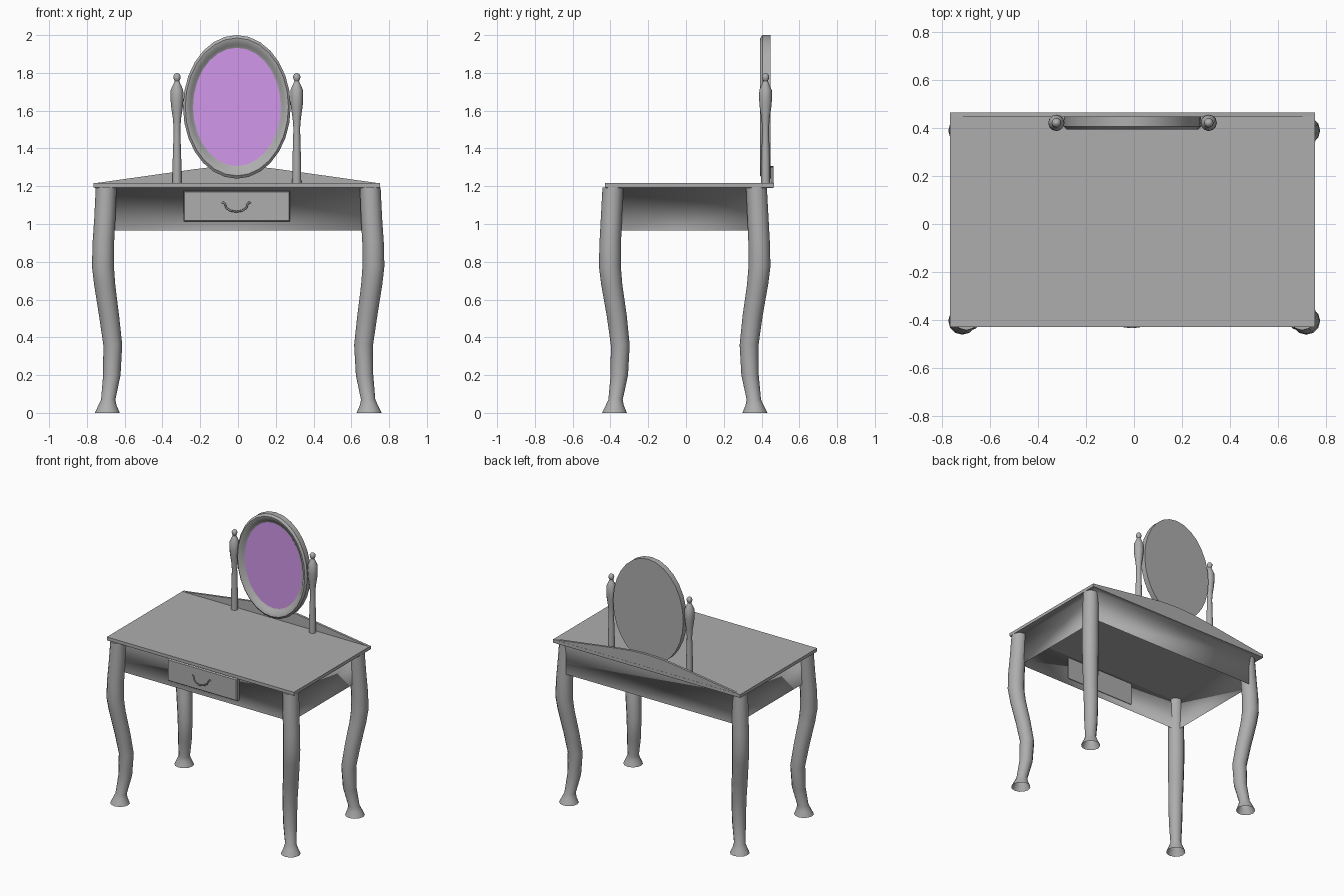
import bpy, bmesh
from math import sin, cos, pi

if "Cube" in bpy.data.objects:
    bpy.data.objects.remove(bpy.data.objects["Cube"])

CX, CY = -0.006, -0.007   # small offsets of the table from the origin


def material(name, rgb):
    m = bpy.data.materials.new(name)
    m.diffuse_color = (*rgb, 1)
    m.use_nodes = True
    m.node_tree.nodes["Principled BSDF"].inputs["Base Color"].default_value = m.diffuse_color
    return m


GREY = material("dark_grey", (0.42, 0.42, 0.42))
PURPLE = material("glass_purple", (0.64, 0.31, 0.83))


def finish(name, bm, smooth=None, mat=GREY, recalc=True):
    if recalc:
        bmesh.ops.recalc_face_normals(bm, faces=bm.faces[:])
    me = bpy.data.meshes.new(name)
    bm.to_mesh(me)
    bm.free()
    me.materials.append(mat)
    ob = bpy.data.objects.new(name, me)
    bpy.context.collection.objects.link(ob)
    if smooth:
        bpy.ops.object.select_all(action='DESELECT')
        bpy.context.view_layer.objects.active = ob
        ob.select_set(True)
        bpy.ops.object.shade_smooth_by_angle(angle=smooth)
    return ob


def loft(name, rings, cap_start=True, cap_end=True, smooth=0.7, recalc=True):
    """Skin a list of closed rings of points."""
    bm = bmesh.new()
    vr = [[bm.verts.new(p) for p in r] for r in rings]
    n = len(vr[0])
    for a, b in zip(vr, vr[1:]):
        for i in range(n):
            j = (i + 1) % n
            bm.faces.new((a[i], a[j], b[j], b[i]))
    if cap_start:
        bm.faces.new(vr[0])
    if cap_end:
        bm.faces.new(vr[-1])
    return finish(name, bm, smooth, recalc=recalc)


def rect(x0, x1, y0, y1, z):
    return [(x0, y0, z), (x1, y0, z), (x1, y1, z), (x0, y1, z)]


def disc(x, y, z, r, n=12):
    return [(x + r * cos(2 * pi * i / n), y + r * sin(2 * pi * i / n), z) for i in range(n)]


def oval(rx, rz, y, n=28):
    return [(CX + rx * cos(2 * pi * i / n), y, 1.62 + rz * sin(2 * pi * i / n)) for i in range(n)]


# Table top
TOP = (-0.765, 0.753, -0.428, 0.465)
loft("table_top", [rect(*TOP, 1.193), rect(*TOP, 1.216)], smooth=None)

# Thin apron, open underneath, blending softly into the overhang
WALL = (-0.70, 0.695, -0.375, 0.425)
loft("apron", [rect(*WALL, 0.965), rect(*WALL, 1.191), rect(*TOP, 1.192)],
     cap_start=False, cap_end=False, smooth=3.1, recalc=False)

# Cabriole legs: (x, y, z, radius) down one leg, mirrored to four corners
LEG = [(0.700, 0.380, 1.194, 0.055), (0.707, 0.388, 1.03, 0.056), (0.715, 0.394, 0.90, 0.057),
       (0.717, 0.396, 0.775, 0.058), (0.708, 0.386, 0.68, 0.056), (0.684, 0.359, 0.51, 0.053),
       (0.665, 0.341, 0.36, 0.050), (0.670, 0.346, 0.20, 0.046), (0.689, 0.366, 0.07, 0.038),
       (0.693, 0.370, 0.04, 0.048), (0.694, 0.372, 0.0, 0.066)]
for sy, ny in ((-1, "front"), (1, "back")):
    for sx, nx in ((-1, "left"), (1, "right")):
        loft(f"{ny}_{nx}_leg",
             [disc(sx * x + (sx - 1) * -0.001, CY + sy * y, z, r) for x, y, z, r in LEG],
             cap_end=False)

# Drawer front with a chamfered edge
DX0, DX1, DZ0, DZ1 = -0.288, 0.275, 1.013, 1.175
loft("drawer_front",
     [[(DX0 + t, y, DZ0 + t), (DX1 - t, y, DZ0 + t), (DX1 - t, y, DZ1 - t), (DX0 + t, y, DZ1 - t)]
      for t, y in ((0, -0.37), (0, -0.398), (0.006, -0.406))], smooth=None)

# Swag drawer handle
half = [(0.075, 1.108), (0.068, 1.115), (0.060, 1.106), (0.053, 1.085), (0.030, 1.070)]
pts = [(-x, z) for x, z in half] + [(0, 1.065)] + half[::-1]
cu = bpy.data.curves.new("drawer_handle", 'CURVE')
cu.dimensions = '3D'
cu.bevel_depth = 0.005
cu.bevel_resolution = 1
cu.use_fill_caps = True
cu.materials.append(GREY)
sp = cu.splines.new('POLY')
sp.points.add(len(pts) - 1)
for p, (x, z) in zip(sp.points, pts):
    p.co = (CX - 0.003 + x, -0.409 - 0.020 * (1 - (x / 0.075) ** 2), z, 1)
bpy.context.collection.objects.link(bpy.data.objects.new("drawer_handle", cu))

# Arched back board
prof = [(-0.758, 1.215), (-0.225, 1.290), (-0.15, 1.299), (-0.075, 1.304), (0, 1.306)]
prof = prof + [(-x, z) for x, z in prof[-2::-1]]
loft("back_board", [[(CX + x, y, z) for x, z in prof] for y in (0.447, 0.464)], smooth=None)

# Turned mirror posts
POST = [(1.214, 0.024), (1.33, 0.023), (1.45, 0.019), (1.51, 0.018), (1.56, 0.022), (1.62, 0.031),
        (1.66, 0.034), (1.71, 0.033), (1.738, 0.020), (1.757, 0.012), (1.766, 0.017),
        (1.781, 0.020), (1.794, 0.013), (1.799, 0.004)]
for s, n in ((-1, "left"), (1, "right")):
    loft(f"{n}_mirror_post", [disc(CX + s * 0.317, 0.421, z, r) for z, r in POST])

# Oval mirror frame with a moulded front and closed back
FRAME = [(0, 0.447), (0, 0.405), (0.012, 0.393), (0.028, 0.397), (0.040, 0.413), (0.056, 0.422)]
loft("mirror_frame", [oval(0.285 - t, 0.38 - t * 1.27, y) for t, y in FRAME], cap_end=False)

# Mirror glass
bm = bmesh.new()
bm.faces.new([bm.verts.new(p) for p in oval(0.232, 0.313, 0.418)])
finish("mirror_glass", bm, mat=PURPLE, recalc=False)
